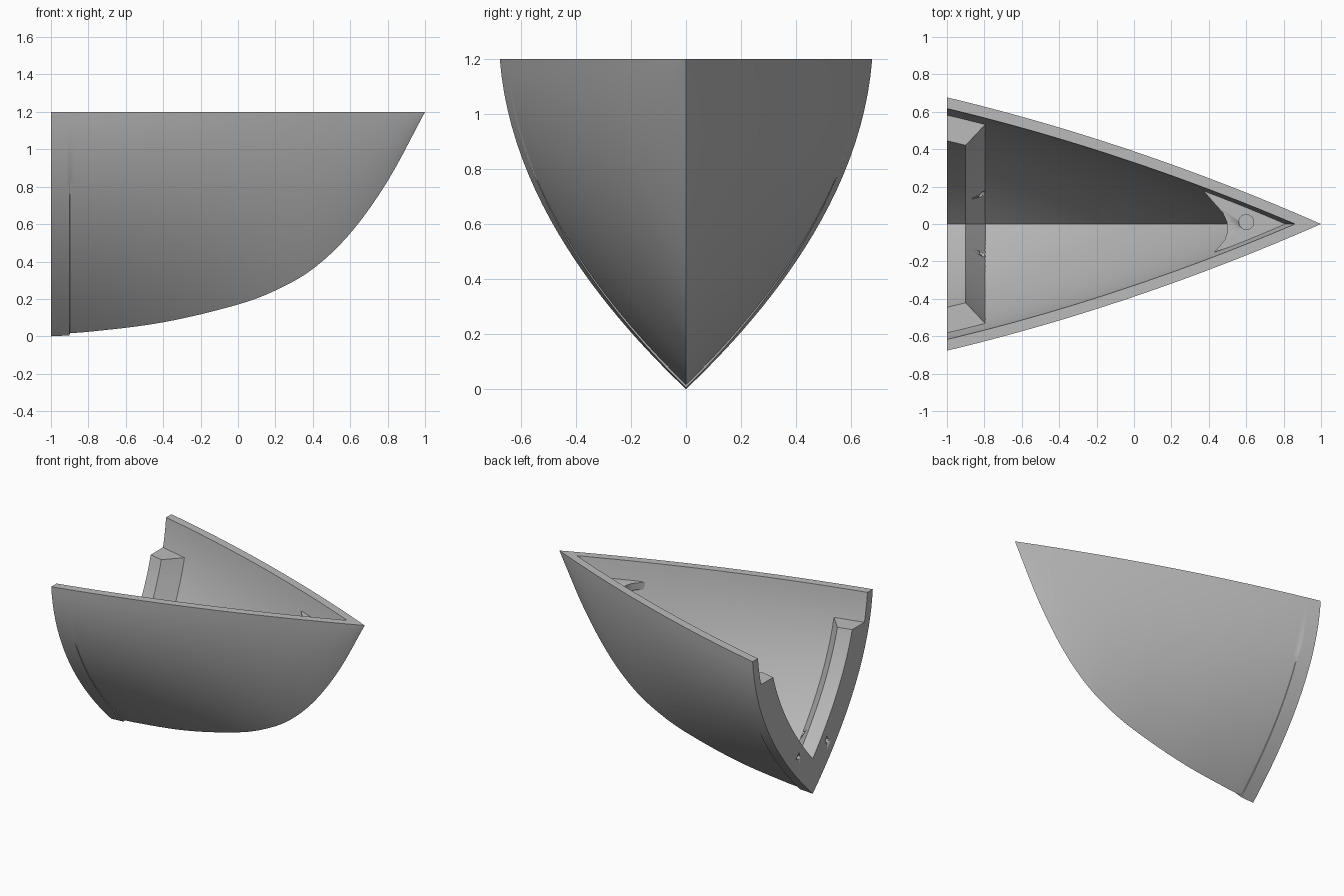
import bpy, bmesh, math
from mathutils import Matrix

cube = bpy.data.objects.get("Cube")
if cube:
    bpy.data.objects.remove(cube, do_unlink=True)

DECK = 1.2        # height of the sheer
WALL = 0.063      # shell thickness
ROWS = 28         # points from keel to rim
KEEL = [(-1, .012), (-.8, .024), (-.4, .075), (0, .17), (.2, .245),
        (.4, .36), (.6, .55), (.8, .83), (1, DECK)]

grey = bpy.data.materials.new("hull grey")
grey.use_nodes = True
grey.diffuse_color = (0.5, 0.5, 0.5, 1)
grey.node_tree.nodes["Principled BSDF"].inputs["Base Color"].default_value = (0.5, 0.5, 0.5, 1)


def slope(i):
    a, b = KEEL[max(i - 1, 0)], KEEL[min(i + 1, len(KEEL) - 1)]
    return (b[1] - a[1]) / (b[0] - a[0])


def keel(x):
    """Smooth keel line, with a small step down at the stern."""
    i = max(k for k in range(len(KEEL) - 1) if KEEL[k][0] <= x)
    (x0, z0), (x1, z1) = KEEL[i], KEEL[i + 1]
    h = x1 - x0
    t = (x - x0) / h
    z = (z0 * (1 + 2 * t) * (1 - t) ** 2 + z1 * t * t * (3 - 2 * t)
         + h * t * (1 - t) * (slope(i) * (1 - t) - slope(i + 1) * t))
    return z - (0.012 if x < -0.9 else 0)


def half_breadth(x, z):
    """Half width of the outer hull: round sections aft, sharper at the bow."""
    t = (1 - x) / 2
    rim = 0.677 * t + 0.2 * t * (1 - t)
    low = keel(x)
    s = (z - low) / max(DECK - low, 1e-6)
    fullness = 0.86 * (1 - 0.5 * (1 - t) ** 2)
    return rim * s * (1 + fullness * (1 - s))


def section(x, inset, top):
    """Points rim - keel - rim of the hull section moved in by inset."""
    def width(z):
        return half_breadth(x, z) - inset * (1.25 - 0.25 * z)
    low, high = keel(x), top
    if inset and width(top) > 0:
        for _ in range(40):
            mid = (low + high) / 2
            low, high = (mid, high) if width(mid) < 0 else (low, mid)
    elif inset:
        low = top
    side = []
    for i in range(ROWS + 1):
        z = low + (top - low) * (i / ROWS) ** 1.5
        side.append((max(width(z), 0) if i else 0, z))
    return [(x, y, z) for y, z in reversed(side)] + [(x, -y, z) for y, z in side[1:]]


def finish(name, bm, angle=30):
    bmesh.ops.remove_doubles(bm, verts=bm.verts, dist=1e-5)
    bmesh.ops.recalc_face_normals(bm, faces=bm.faces)
    mesh = bpy.data.meshes.new(name)
    bm.to_mesh(mesh)
    bm.free()
    mesh.materials.append(grey)
    obj = bpy.data.objects.new(name, mesh)
    bpy.context.collection.objects.link(obj)
    select(obj)
    bpy.ops.object.shade_smooth_by_angle(angle=math.radians(angle))
    return obj


def select(obj):
    bpy.ops.object.select_all(action='DESELECT')
    obj.select_set(True)
    bpy.context.view_layer.objects.active = obj


def shell(name, stations, top):
    """Closed shell lofted through (x, outer inset, inner inset) stations."""
    bm = bmesh.new()
    rings = [[bm.verts.new(p) for p in section(x, a, top) + section(x, b, top)[::-1]]
             for x, a, b in stations]
    n = len(rings[0])
    for r, q in zip(rings, rings[1:]):
        for i in range(n):
            j = (i + 1) % n
            bm.faces.new((r[i], r[j], q[j], q[i]))
    for r in (rings[0], rings[-1]):
        for i in range(n // 2 - 1):
            bm.faces.new((r[i], r[i + 1], r[n - 2 - i], r[n - 1 - i]))
    return finish(name, bm)


def drill(obj, matrix, radius, depth):
    """Cut a round hole and discard the cutter."""
    bm = bmesh.new()
    bmesh.ops.create_cone(bm, cap_ends=True, segments=24, radius1=radius,
                          radius2=radius, depth=depth, matrix=matrix)
    cutter = finish("hole_cutter", bm)
    cutter.hide_render = True
    select(obj)
    cut = obj.modifiers.new("hole", 'BOOLEAN')
    cut.operation, cut.solver, cut.object = 'DIFFERENCE', 'EXACT', cutter
    bpy.ops.object.modifier_apply(modifier=cut.name)
    bpy.data.objects.remove(cutter, do_unlink=True)


# Hull shell, open at the stern and solid at the stem
xs = sorted([-1 + i / 24 for i in range(49)] + [-.901, -.899, .85, .861, .98])
shell("bow_hull", [(x, 0, WALL) for x in xs], DECK)

# Chamfered frame inside the stern opening, with two bolt holes
frame = shell("stern_frame", [(-1, .05, .2), (-.9, .05, .2), (-.79, .05, .056)], 1.0)
for side in (1, -1):
    place = Matrix.Translation((-.9, side * .16, .32)) @ Matrix.Rotation(math.pi / 2, 4, 'Y')
    drill(frame, place, .016, .5)

# Triangular plate in the bow with a curved aft edge and a round recess
outline = [(.36, .19), (.43, .11), (.475, .06), (.497, .01), (.5, -.04),
           (.485, -.085), (.43, -.15), (.87, -.008), (.87, .008)]
bm = bmesh.new()
base = bm.faces.new([bm.verts.new((x, y, 1.02)) for x, y in outline])
lift = bmesh.ops.extrude_face_region(bm, geom=[base])["geom"]
bmesh.ops.translate(bm, vec=(0, 0, .05),
                    verts=[v for v in lift if isinstance(v, bmesh.types.BMVert)])
plate = finish("bow_plate", bm)
drill(plate, Matrix.Translation((.6, .01, 1.07)), .04, .04)
